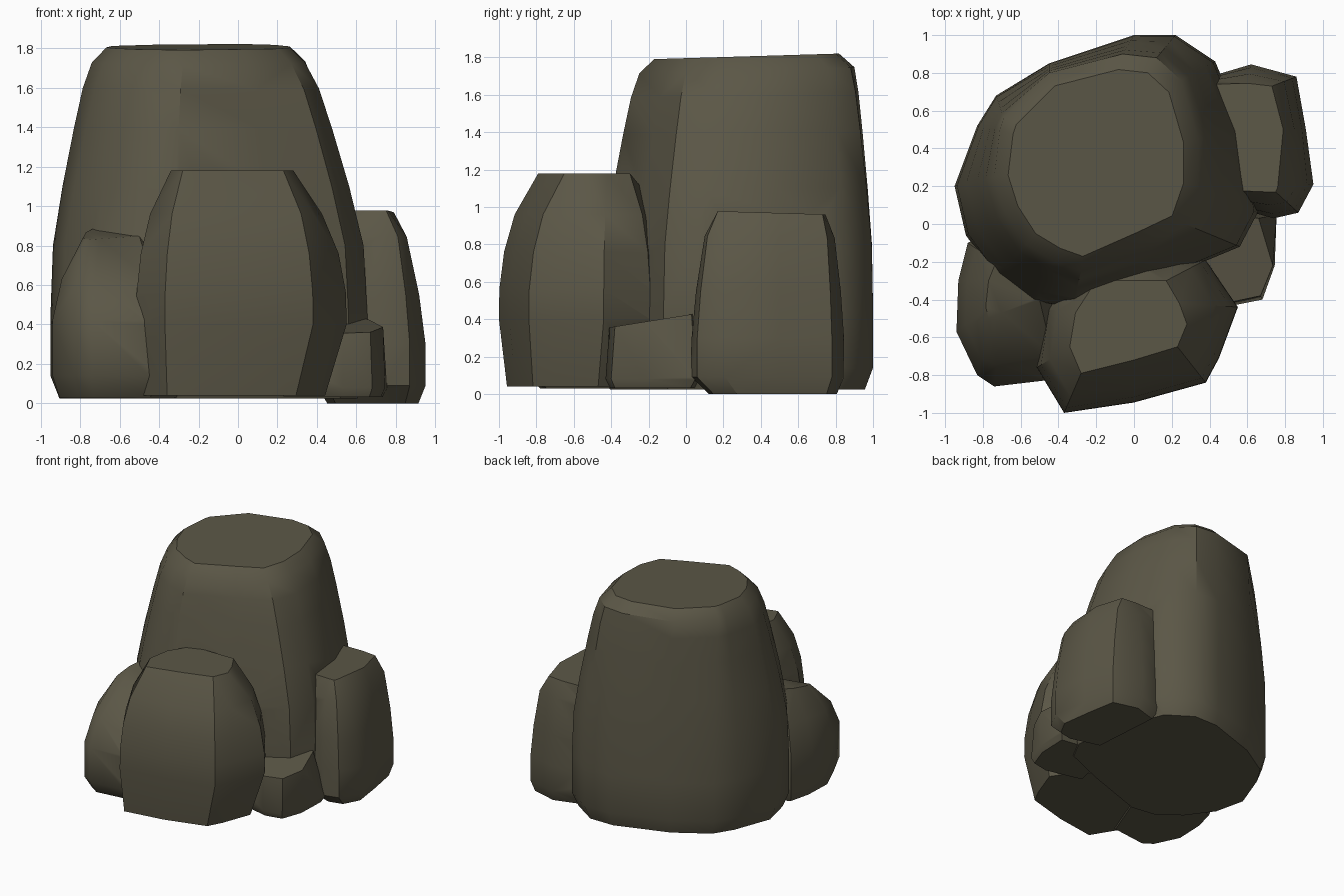
import bpy, bmesh, math
from mathutils import Vector

if "Cube" in bpy.data.objects:
    bpy.data.objects.remove(bpy.data.objects["Cube"])

stone = bpy.data.materials.new("olive grey stone")
stone.diffuse_color = (0.105, 0.095, 0.062, 1)
stone.use_nodes = True
stone.node_tree.nodes["Principled BSDF"].inputs["Base Color"].default_value = stone.diffuse_color


def activate(ob):
    bpy.ops.object.select_all(action='DESELECT')
    ob.select_set(True)
    bpy.context.view_layer.objects.active = ob


def rock(name, wide, top, profile, foot, cap=None, tilt=0.0, shift=(0, 0)):
    """Loft from a wide outline to a top outline.
    profile: (z, blend); foot: (z, scale) of the underside; cap: (z, scale) chamfer."""
    n = len(wide)
    wide = [Vector(p) for p in wide]
    top = [Vector(p) for p in top]
    cw, ct = sum(wide, Vector((0, 0))) / n, sum(top, Vector((0, 0))) / n
    levels = [(foot[0], [cw + (p - cw) * foot[1] + Vector(shift) for p in wide], 0)]
    for z, t in profile:
        levels.append((z, [a.lerp(b, t) for a, b in zip(wide, top)], t))
    if cap:
        levels.append((cap[0], [ct + (p - ct) * cap[1] for p in top], 1))
    bm = bmesh.new()
    rings = [[bm.verts.new((p.x, p.y, z + tilt * (p.y - ct.y) * t)) for p in pts]
             for z, pts, t in levels]
    for a, b in zip(rings, rings[1:]):
        for i in range(n):
            j = (i + 1) % n
            bm.faces.new((a[i], a[j], b[j], b[i]))
    bm.faces.new(rings[0][::-1])
    bm.faces.new(rings[-1])
    bmesh.ops.triangulate(bm, faces=bm.faces)
    bmesh.ops.recalc_face_normals(bm, faces=bm.faces)
    me = bpy.data.meshes.new(name)
    bm.to_mesh(me)
    bm.free()
    me.materials.append(stone)
    ob = bpy.data.objects.new(name, me)
    bpy.context.collection.objects.link(ob)
    return ob


# Tall main boulder
main = rock("rock_cluster",
     [(-.95, .2), (-.89, -.06), (-.73, -.28), (-.54, -.42), (-.33, -.45), (.2, -.27), (.56, -.12),
      (.655, .06), (.58, .5), (.43, .86), (.22, 1), (0, 1), (-.45, .85), (-.73, .68), (-.83, .52)],
     [(-.74, .25), (-.68, .06), (-.57, -.11), (-.42, -.2), (-.28, -.25), (.06, -.1), (.27, 0),
      (.34, .2), (.34, .45), (.25, .76), (.12, .88), (-.06, .9), (-.45, .8), (-.69, .56), (-.71, .5)],
     [(.14, 0), (.45, 0), (.8, .06), (1.1, .29), (1.4, .57), (1.6, .78), (1.73, 1)],
     (.024, .94), (1.805, .86), tilt=.03)

# Front boulder with a flat face, tucked in at its right foot
front = rock("front_boulder",
     [(-.515, -.76), (-.37, -1), (0, -.945), (.38, -.84), (.45, -.71), (.55, -.44),
      (.38, -.19), (-.2, 0), (-.47, -.45)],
     [(-.34, -.65), (-.28, -.79), (0, -.72), (.23, -.65), (.28, -.53), (.24, -.42),
      (.17, -.3), (-.2, -.3), (-.31, -.47)],
     [(.4, 0), (.56, .01), (.76, .13), (.96, .4), (1.18, 1)], (.04, .87), shift=(-.04, -.01))

# Left boulder with a narrow crown
left = rock("left_boulder",
     [(-.93, -.3), (-.94, -.57), (-.83, -.8), (-.74, -.86), (-.4, -.82), (-.2, -.3),
      (-.65, 0), (-.88, -.1)],
     [(-.77, -.3), (-.785, -.44), (-.77, -.5), (-.7, -.47), (-.5, -.4), (-.45, -.25),
      (-.65, -.15), (-.73, -.2)],
     [(.14, 0), (.42, 0), (.64, .3), (.86, 1)], (.03, .85), tilt=.2, shift=(0, .02))

# Right boulder
right = rock("right_boulder",
     [(.4, .78), (.62, .845), (.86, .78), (.91, .5), (.95, .21), (.87, .06), (.74, .03), (.45, .11)],
     [(.42, .74), (.6, .745), (.73, .73), (.79, .5), (.76, .19), (.75, .17), (.7, .17), (.45, .18)],
     [(.09, 0), (.3, 0), (.55, .17), (.84, .5), (.97, 1)], (0, .84), tilt=-.03, shift=(0, .03))

# Small low stone in the gap
small = rock("small_stone",
     [(.2, -.35), (.53, -.43), (.68, -.4), (.745, -.22), (.755, .05), (.3, .12)],
     [(.2, -.3), (.53, -.41), (.67, -.38), (.735, -.22), (.66, .03), (.3, .1)],
     [(.08, 0), (.39, 1)], (.033, .9), tilt=.16)

# Fuse the boulders into one solid cluster, leaving no hidden inner walls
activate(main)
for part in (front, left, right, small):
    mod = main.modifiers.new("fuse", 'BOOLEAN')
    mod.operation = 'UNION'
    mod.solver = 'EXACT'
    mod.object = part
    bpy.ops.object.modifier_apply(modifier=mod.name)
    bpy.data.objects.remove(part)
bpy.ops.object.shade_smooth_by_angle(angle=math.radians(36))
